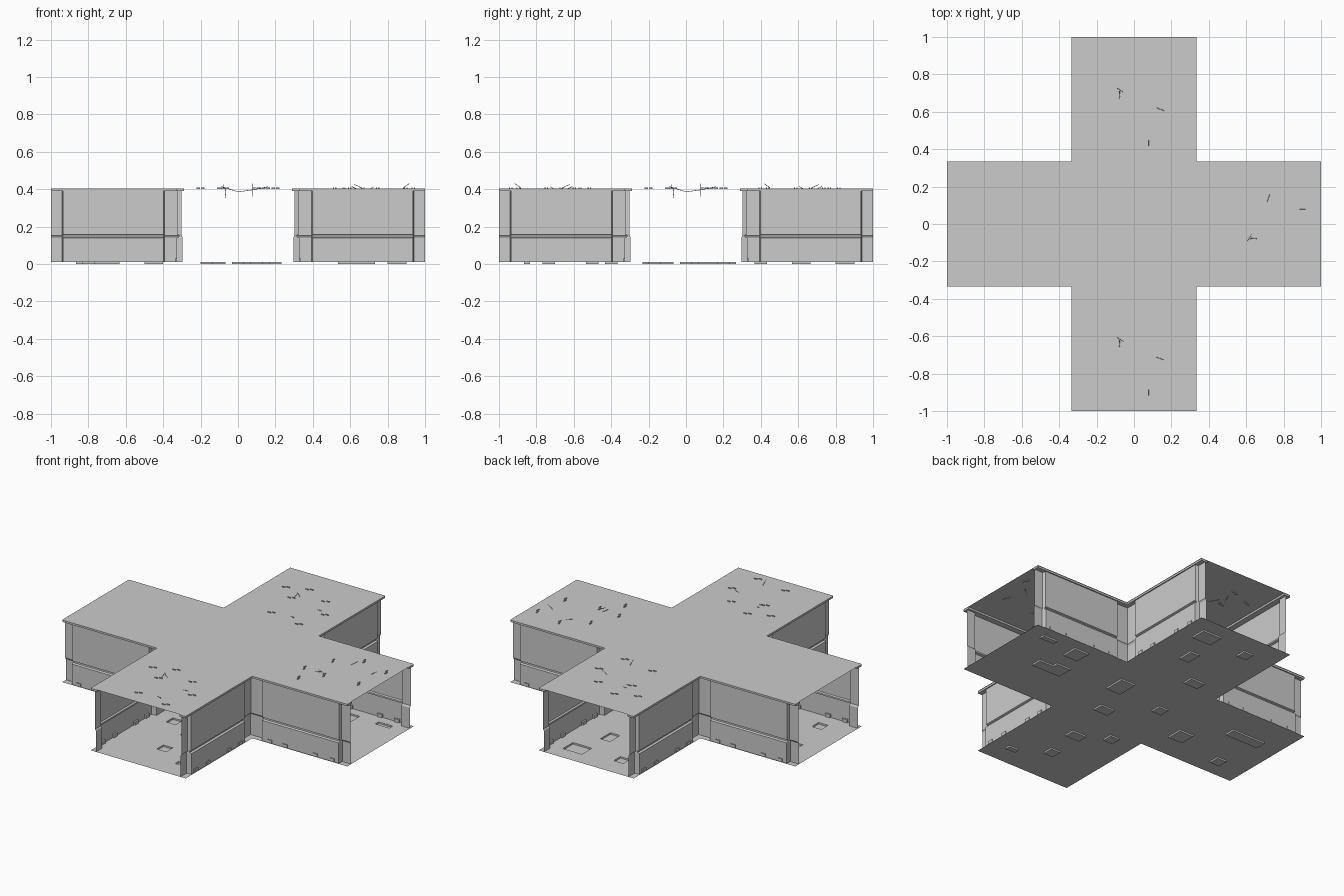
import bpy, bmesh, math
from mathutils import Matrix, Vector

if "Cube" in bpy.data.objects:
    bpy.data.objects.remove(bpy.data.objects["Cube"])

FLOOR, CEIL, T = 0.01, 0.405, 1 / 3
ARMS = [Matrix.Rotation(k * math.pi / 2, 4, 'Z') for k in range(4)]


def finish(bm, name):
    me = bpy.data.meshes.new(name)
    bm.to_mesh(me)
    bm.free()
    ob = bpy.data.objects.new(name, me)
    bpy.context.collection.objects.link(ob)
    return ob


def cross_sheet(segments, z):
    """Flat plus-shaped grid."""
    bm = bmesh.new()
    bmesh.ops.create_grid(bm, x_segments=segments, y_segments=segments, size=1,
                          matrix=Matrix.Translation((0, 0, z)))
    out = [f for f in bm.faces
           if min(abs(f.calc_center_median().x), abs(f.calc_center_median().y)) > T]
    bmesh.ops.delete(bm, geom=out, context='FACES')
    return bm


def add_box(bm, centre, size, m=Matrix()):
    bmesh.ops.create_cube(bm, size=1, matrix=m @ Matrix.Translation(centre)
                          @ Matrix.Diagonal((*size, 1)))


# Floor with sunken broken tiles: centre x, y, half width, half depth
PITS = [(.16, .85, .06, .05), (.10, .62, .04, .04), (-.13, .82, .035, .035),
        (-.13, .39, .05, .035), (.18, .10, .05, .07), (.08, -.17, .06, .035),
        (-.18, .03, .035, .04), (.62, .22, .05, .04), (.85, .25, .035, .03),
        (.58, .01, .05, .05), (.70, -.01, .05, .035), (-.75, .09, .13, .035),
        (-.45, -.12, .035, .05), (-.80, -.20, .04, .035), (-.18, -.40, .035, .04),
        (.03, -.49, .05, .04), (.01, -.72, .035, .035), (.20, -.85, .04, .03)]
bm = cross_sheet(60, FLOOR)
pit = []
for f in bm.faces:
    c = f.calc_center_median()
    if any(abs(c.x - x) < w and abs(c.y - y) < d for x, y, w, d in PITS):
        pit.append(f)
ext = bmesh.ops.extrude_face_region(bm, geom=pit)
bmesh.ops.delete(bm, geom=[f for f in pit if f.is_valid], context='FACES_ONLY')
bmesh.ops.translate(bm, vec=(0, 0, -FLOOR),
                    verts=[g for g in ext['geom'] if isinstance(g, bmesh.types.BMVert)])
bmesh.ops.dissolve_limit(bm, angle_limit=0.01, verts=bm.verts, edges=bm.edges)
finish(bm, "floor")

# Ceiling sheet
finish(cross_sheet(3, CEIL), "ceiling")

# Walls: cross-sections (distance from corridor axis, height)
PILLAR = [(.296, FLOOR), (.296, .14), (.298, .145), (.303, .152), (.303, .16), (.303, .392)]
PANEL = [(.328, FLOOR), (.328, .14), (.315, .144), (.315, .154), (.325, .158), (.325, .392)]
STATIONS = [(None, PILLAR), (.393, PILLAR), (.398, PANEL),
            (.935, PANEL), (.94, PILLAR), (1.0, PILLAR)]
bm = bmesh.new()
for m in ARMS:
    for side in (-1, 1):
        rows = [[bm.verts.new(m @ Vector((d if s is None else s, side * d, z)))
                 for d, z in prof] for s, prof in STATIONS]
        for a, b in zip(rows, rows[1:]):
            for i in range(len(a) - 1):
                q = [a[i], b[i], b[i + 1], a[i + 1]]
                bm.faces.new(q if side > 0 else q[::-1])
finish(bm, "corridor_walls")

# Trim along the wall tops and small sockets along the wall feet
trim, sock = bmesh.new(), bmesh.new()
for m in ARMS:
    for side in (-1, 1):
        add_box(trim, (.645, side * .310, .397), (.71, .044, .012), m)
        for s in (.45, .56, .77, .89):
            add_box(sock, (s, side * .325, .022), (.035, .016, .02), m)
finish(trim, "ceiling_trim")
finish(sock, "wall_sockets")


# Damaged ceiling fittings in the front, back and right arms
def wire(name, pts, m):
    cu = bpy.data.curves.new(name, 'CURVE')
    cu.dimensions = '3D'
    cu.bevel_depth = 0.0015
    cu.bevel_resolution = 0
    sp = cu.splines.new('POLY')
    sp.points.add(len(pts) - 1)
    for p, co in zip(sp.points, pts):
        p.co = (*co, 1)
    ob = bpy.data.objects.new(name, cu)
    ob.matrix_world = m
    bpy.context.collection.objects.link(ob)


CLIPS = [(-.07, .15), (-.09, .0), (.10, .07), (.15, -.27), (-.07, -.23), (.2, -.08), (-.2, .1)]
WIRES = [[(-.08, .0, .402), (-.076, .02, .415), (-.078, .045, .425)],
         [(.078, -.25, .43), (.078, -.22, .41), (.08, -.2, .36)],
         [(-.09, .06, .415), (0, .0, .386), (.08, -.03, .397), (.16, -.06, .413)],
         [(-.065, .1, .403), (-.068, .07, .385), (-.065, .05, .35)]]
clips = bmesh.new()
for m in (Matrix.Translation((0, -2 * T, 0)), Matrix.Translation((0, 2 * T, 0)),
          Matrix.Translation((2 * T, 0, 0)) @ ARMS[1]):
    for x, y in CLIPS:
        for dx in (-.012, .012):
            add_box(clips, (x + dx, y + dx / 2, CEIL), (.02, .006, .01), m)
    for pts in WIRES:
        wire("loose_wire", pts, m)
finish(clips, "ceiling_clips")
